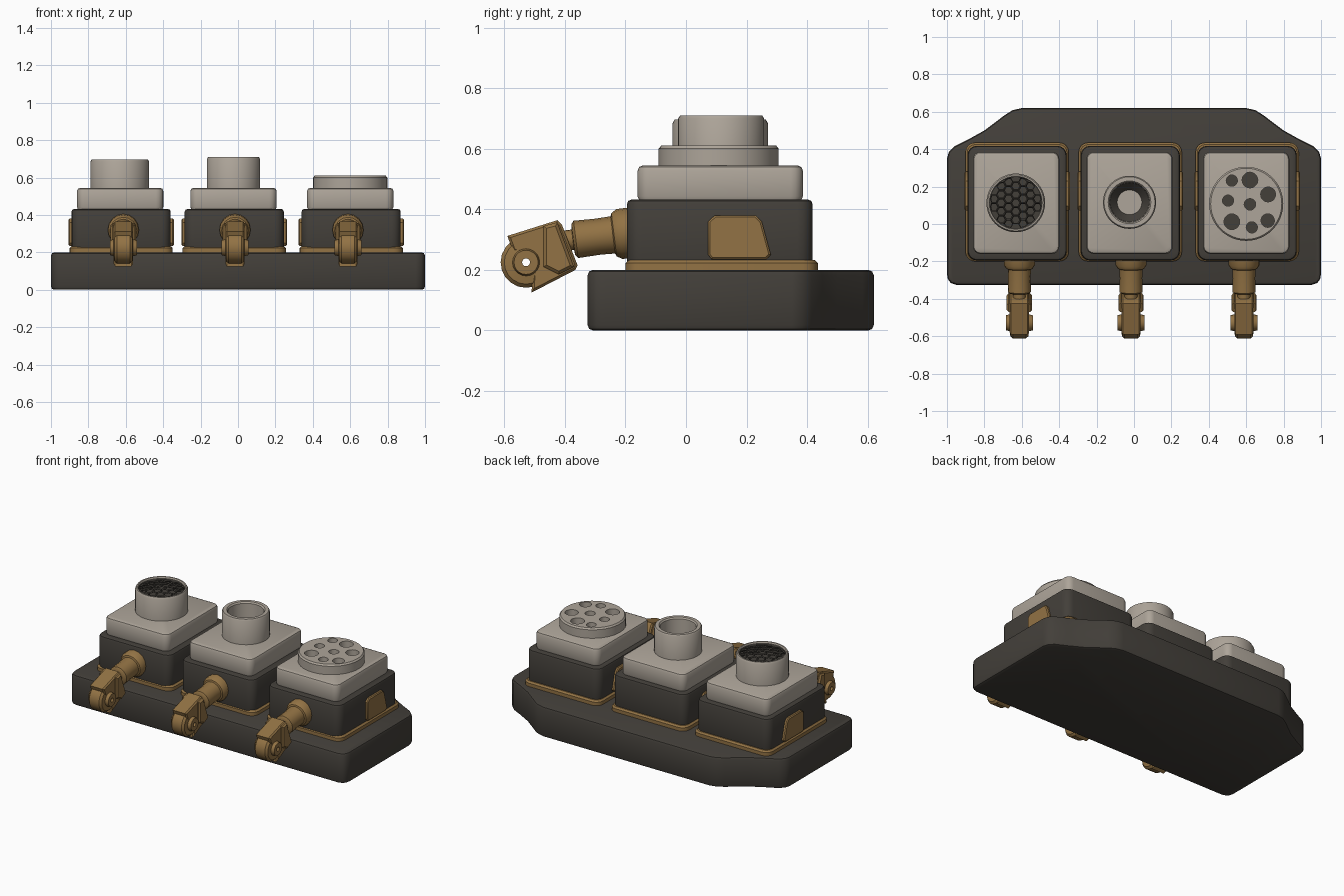
import bpy, bmesh, math
from mathutils import Matrix, Vector

if "Cube" in bpy.data.objects:
    bpy.data.objects.remove(bpy.data.objects["Cube"])


def material(name, rgb):
    m = bpy.data.materials.new(name)
    m.diffuse_color = (*rgb, 1)
    m.use_nodes = True
    m.node_tree.nodes["Principled BSDF"].inputs["Base Color"].default_value = m.diffuse_color
    return m


DARK = material("dark_metal", (0.056, 0.050, 0.042))
LIGHT = material("light_grey", (0.42, 0.375, 0.32))
GOLD = material("bronze", (0.29, 0.17, 0.058))


def finish(name, bm, *mats):
    bmesh.ops.recalc_face_normals(bm, faces=bm.faces)
    me = bpy.data.meshes.new(name)
    bm.to_mesh(me)
    bm.free()
    for m in mats:
        me.materials.append(m)
    ob = bpy.data.objects.new(name, me)
    bpy.context.collection.objects.link(ob)
    return ob


def prism(name, pts, lo, hi, mat, bevel=0.0, axis="z", segs=2):
    """Extrude an outline along z (points x,y) or along x (points y,z)."""
    bm = bmesh.new()
    if axis == "z":
        vs = [bm.verts.new((a, b, lo)) for a, b in pts]
        step = Vector((0, 0, hi - lo))
    else:
        vs = [bm.verts.new((lo, a, b)) for a, b in pts]
        step = Vector((hi - lo, 0, 0))
    f = bm.faces.new(vs)
    ext = bmesh.ops.extrude_face_region(bm, geom=[f])
    bmesh.ops.translate(bm, vec=step, verts=[v for v in ext["geom"] if isinstance(v, bmesh.types.BMVert)])
    if bevel:
        d = step.normalized()
        rim = [e for e in bm.edges if abs((e.verts[0].co - e.verts[1].co).dot(d)) < 1e-5]
        bmesh.ops.bevel(bm, geom=rim, offset=bevel, segments=segs, affect='EDGES', profile=0.5)
    return finish(name, bm, mat)


def rounded_rect(x0, x1, y0, y1, r, n=4):
    pts = []
    for k, (cx, cy) in enumerate([(x1 - r, y1 - r), (x0 + r, y1 - r), (x0 + r, y0 + r), (x1 - r, y0 + r)]):
        for i in range(n + 1):
            a = math.pi / 2 * (k + i / n)
            pts.append((cx + r * math.cos(a), cy + r * math.sin(a)))
    return pts


def lathe(name, profile, matrix, mats, segs=40, dark_rows=(), closed=False):
    """Spin (radius, height) points; dark_rows are profile steps using the second material."""
    bm = bmesh.new()
    rings = []
    for r, h in profile:
        if r == 0:
            rings.append([bm.verts.new((0, 0, h))] * segs)
        else:
            rings.append([bm.verts.new((r * math.cos(2 * math.pi * i / segs),
                                        r * math.sin(2 * math.pi * i / segs), h)) for i in range(segs)])
    if closed:
        rings.append(rings[0])
    for row, (a, b) in enumerate(zip(rings, rings[1:])):
        for i in range(segs):
            j = (i + 1) % segs
            f = bm.faces.new(list(dict.fromkeys((a[i], a[j], b[j], b[i]))))
            f.material_index = 1 if row in dark_rows else 0
    bm.transform(matrix)
    return finish(name, bm, *mats)


def at(x, y, z=0):
    return Matrix.Translation((x, y, z))


# Base plate: rounded front corners, shouldered back
half = [(0.95, -0.325), (0.98, -0.315), (0.995, -0.295), (1.0, -0.265), (1.0, 0.35), (0.99, 0.385), (0.96, 0.415),
        (0.89, 0.45), (0.80, 0.50), (0.69, 0.583), (0.65, 0.608), (0.60, 0.62)]
prism("base_plate", half + [(-x, y) for x, y in reversed(half)], 0, 0.2, DARK, 0.018)

# Three stations: housing, flange, side plates, cap and latch
plate = [(0.095, 0.38), (0.23, 0.38), (0.25, 0.36), (0.28, 0.25), (0.265, 0.235), (0.085, 0.235), (0.073, 0.25),
         (0.073, 0.36)]
knuckle = [(-0.59, 0.312), (-0.425, 0.364), (-0.41, 0.35), (-0.358, 0.215), (-0.365, 0.20), (-0.51, 0.125),
           (-0.505, 0.20), (-0.505, 0.25), (-0.57, 0.26)]
tilt = at(0, -0.19, 0.322) @ Matrix.Rotation(math.radians(97), 4, 'X')

for side, cx, capx, latchx in [("left", -0.625, -0.63, -0.613), ("middle", -0.02, -0.024, -0.016),
                               ("right", 0.605, 0.60, 0.588)]:
    prism(side + "_housing", rounded_rect(cx - 0.265, cx + 0.265, -0.195, 0.418, 0.05), 0.19, 0.432, DARK, 0.015)
    prism(side + "_flange", rounded_rect(cx - 0.276, cx + 0.276, -0.2, 0.435, 0.05), 0.19, 0.232, GOLD, 0.01, segs=1)
    prism(side + "_cap", rounded_rect(capx - 0.231, capx + 0.231, -0.16, 0.386, 0.04), 0.425, 0.545, LIGHT, 0.018)
    for label, s in (("a", -1), ("b", 1)):
        prism(f"{side}_side_plate_{label}", plate, cx + s * 0.25, cx + s * 0.282, GOLD, 0.006, "x", 1)
    # Latch: stepped arm, angled knuckle and hinge barrel
    lathe(side + "_latch_arm", [(0, -0.02), (0.083, -0.02), (0.083, 0.03), (0.072, 0.048), (0.062, 0.052),
                                (0.06, 0.10), (0.062, 0.175), (0.052, 0.183), (0.034, 0.185), (0.034, 0.24),
                                (0, 0.24)], at(latchx, 0, 0) @ tilt, [GOLD], 16)
    prism(side + "_latch_knuckle", knuckle, latchx - 0.052, latchx + 0.052, GOLD, 0.008, "x", 1)
    cheek = [(-0.47, 0.345), (-0.425, 0.357), (-0.37, 0.21), (-0.42, 0.185), (-0.47, 0.21)]
    for label, s in (("a", -1), ("b", 1)):
        prism(f"{side}_latch_cheek_{label}", cheek, latchx + s * 0.03, latchx + s * 0.068, GOLD, 0.01, "x", 1)
    turn = at(latchx, -0.528, 0.225) @ Matrix.Rotation(math.pi / 2, 4, 'Y')
    lathe(side + "_hinge_barrel", [(0.013, -0.072), (0.04, -0.072), (0.045, -0.052), (0.072, -0.048),
                                   (0.084, -0.035), (0.084, 0.035), (0.072, 0.048), (0.045, 0.052),
                                   (0.04, 0.072), (0.013, 0.072)], turn, [GOLD], 20, closed=True)

# Left top: tube filled with a honeycomb grille
lathe("grille_tube", [(0.157, 0.53), (0.157, 0.685), (0.15, 0.697), (0.142, 0.697), (0.138, 0.69), (0.138, 0.63),
                      (0, 0.63)], at(-0.632, 0.113), [LIGHT, DARK], 40, (4, 5))
bm = bmesh.new()
cell = 0.026
for q in range(-4, 5):
    for r in range(-4, 5):
        x, y = cell * 1.5 * q, cell * math.sqrt(3) * (r + q / 2)
        if math.hypot(x, y) < 0.125:
            bm.faces.new([bm.verts.new((x + cell * math.cos(k * math.pi / 3), y + cell * math.sin(k * math.pi / 3), 0))
                          for k in range(6)])
bmesh.ops.remove_doubles(bm, verts=bm.verts, dist=0.001)
for v in bm.verts:
    d = math.hypot(v.co.x, v.co.y)
    if d > 0.139:
        v.co *= 0.139 / d
    v.co.z = 0.69 - 0.8 * min(d, 0.139) ** 2
bm.transform(at(-0.632, 0.113))
grille = finish("honeycomb_grille", bm, DARK)
wire = grille.modifiers.new("bars", 'WIREFRAME')
wire.thickness = 0.011

# Middle top: open nozzle with a dark tapered throat
lathe("nozzle", [(0.142, 0.53), (0.142, 0.70), (0.136, 0.709), (0.114, 0.709), (0.107, 0.70), (0.104, 0.61),
                 (0.066, 0.57), (0, 0.57)], at(-0.024, 0.116), [LIGHT, DARK], 40, (5,))

# Right top: disc with drilled holes
disc = lathe("perforated_disc", [(0, 0.53), (0.198, 0.53), (0.198, 0.60), (0.19, 0.61), (0, 0.61)],
             at(0.60, 0.108), [LIGHT, DARK], 48)
bm = bmesh.new()
for x, y, r in [(0.62, 0.105, 0.031), (0.523, 0.232, 0.03), (0.62, 0.235, 0.042), (0.717, 0.158, 0.04),
                (0.715, 0.018, 0.036), (0.63, -0.018, 0.03), (0.523, 0.012, 0.042), (0.503, 0.125, 0.03)]:
    bmesh.ops.create_cone(bm, cap_ends=True, segments=20, radius1=r, radius2=r, depth=0.1,
                          matrix=at(x, y, 0.605))
for f in bm.faces:
    f.material_index = 1 if f.calc_center_median().z < 0.57 else 0
cutter = finish("hole_cutter", bm, LIGHT, DARK)
cut = disc.modifiers.new("holes", 'BOOLEAN')
cut.object = cutter
cut.operation = 'DIFFERENCE'
cut.solver = 'EXACT'
bpy.context.view_layer.objects.active = disc
bpy.ops.object.modifier_apply(modifier="holes")
bpy.data.objects.remove(cutter)

# Smooth the round surfaces, keep edges sharp
bpy.ops.object.select_all(action='DESELECT')
for ob in bpy.context.scene.objects:
    ob.select_set(ob is not grille)
bpy.ops.object.shade_smooth_by_angle(angle=math.radians(35))
